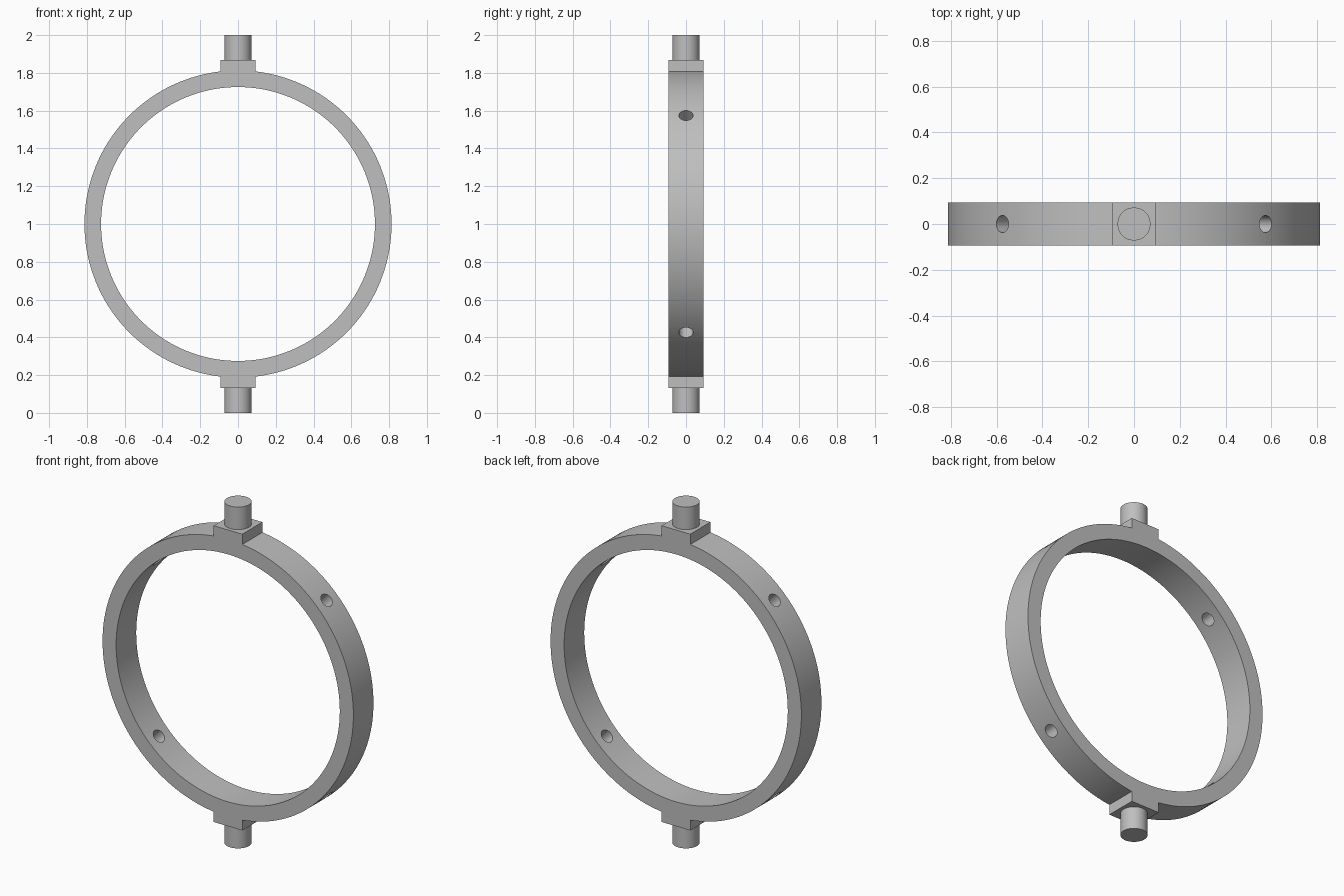
import bpy, bmesh, math
from mathutils import Matrix, Vector

if "Cube" in bpy.data.objects:
    bpy.data.objects.remove(bpy.data.objects["Cube"], do_unlink=True)

OUTER, INNER, HALF = 0.813, 0.725, 0.093   # ring radii and half width
PAD_TOP, PIN_R, HOLE_R = 0.868, 0.072, 0.0375
CENTRE = Vector((0, 0, 1))

grey = bpy.data.materials.new("plain_grey")
grey.use_nodes = True
colour = (0.52, 0.52, 0.52, 1)
grey.diffuse_color = colour
grey.node_tree.nodes["Principled BSDF"].inputs["Base Color"].default_value = colour


def add_object(name, bm):
    bmesh.ops.recalc_face_normals(bm, faces=bm.faces)
    mesh = bpy.data.meshes.new(name)
    bm.to_mesh(mesh)
    bm.free()
    mesh.materials.append(grey)
    obj = bpy.data.objects.new(name, mesh)
    obj.location = CENTRE
    bpy.context.collection.objects.link(obj)
    return obj


def select_only(obj):
    bpy.ops.object.select_all(action='DESELECT')
    obj.select_set(True)
    bpy.context.view_layer.objects.active = obj


def smooth(obj):
    select_only(obj)
    bpy.ops.object.shade_smooth_by_angle(angle=math.radians(30))


# Ring: rectangular section spun about the y axis
bm = bmesh.new()
section = [bm.verts.new(p) for p in ((INNER, -HALF, 0), (OUTER, -HALF, 0),
                                     (OUTER, HALF, 0), (INNER, HALF, 0))]
edges = [bm.edges.new((section[i], section[(i + 1) % 4])) for i in range(4)]
bmesh.ops.spin(bm, geom=section + edges, cent=(0, 0, 0), axis=(0, 1, 0),
               angle=math.tau, steps=144, use_merge=True)
bmesh.ops.remove_doubles(bm, verts=bm.verts, dist=0.0001)
ring = add_object("ring", bm)

# Four radial holes on the diagonals
bm = bmesh.new()
for k in range(4):
    turn = Matrix.Rotation(math.radians(45 + 90 * k), 4, 'Y')
    place = turn @ Matrix.Translation((0, 0, (OUTER + INNER) / 2))
    bmesh.ops.create_cone(bm, cap_ends=True, segments=32, radius1=HOLE_R,
                          radius2=HOLE_R, depth=0.25, matrix=place)
cutter = add_object("hole_cutter", bm)
cutter.hide_render = True
cut = ring.modifiers.new("holes", 'BOOLEAN')
cut.operation, cut.solver, cut.object = 'DIFFERENCE', 'EXACT', cutter
select_only(ring)
bpy.ops.object.modifier_apply(modifier=cut.name)
bpy.data.objects.remove(cutter, do_unlink=True)
smooth(ring)

# Pads seated on the ring, each carrying a round pivot pin
for name, angle in (("top", 0), ("bottom", math.pi)):
    turn = Matrix.Rotation(angle, 4, 'Y')

    bm = bmesh.new()
    seat_r = OUTER - 0.001
    arc = [(x, math.sqrt(seat_r ** 2 - x ** 2))
           for x in (HALF * (i / 4 - 1) for i in range(9))]
    outline = arc + [(HALF, PAD_TOP), (-HALF, PAD_TOP)]
    face = bm.faces.new([bm.verts.new((x, -HALF, z)) for x, z in outline])
    extruded = bmesh.ops.extrude_face_region(bm, geom=[face])["geom"]
    bmesh.ops.translate(bm, vec=(0, 2 * HALF, 0),
                        verts=[v for v in extruded if isinstance(v, bmesh.types.BMVert)])
    bmesh.ops.transform(bm, matrix=turn, verts=bm.verts)
    smooth(add_object(name + "_pad", bm))

    bm = bmesh.new()
    low = PAD_TOP - 0.02
    bmesh.ops.create_cone(bm, cap_ends=True, segments=64, radius1=PIN_R, radius2=PIN_R,
                          depth=1 - low,
                          matrix=turn @ Matrix.Translation((0, 0, (1 + low) / 2)))
    smooth(add_object(name + "_pin", bm))
